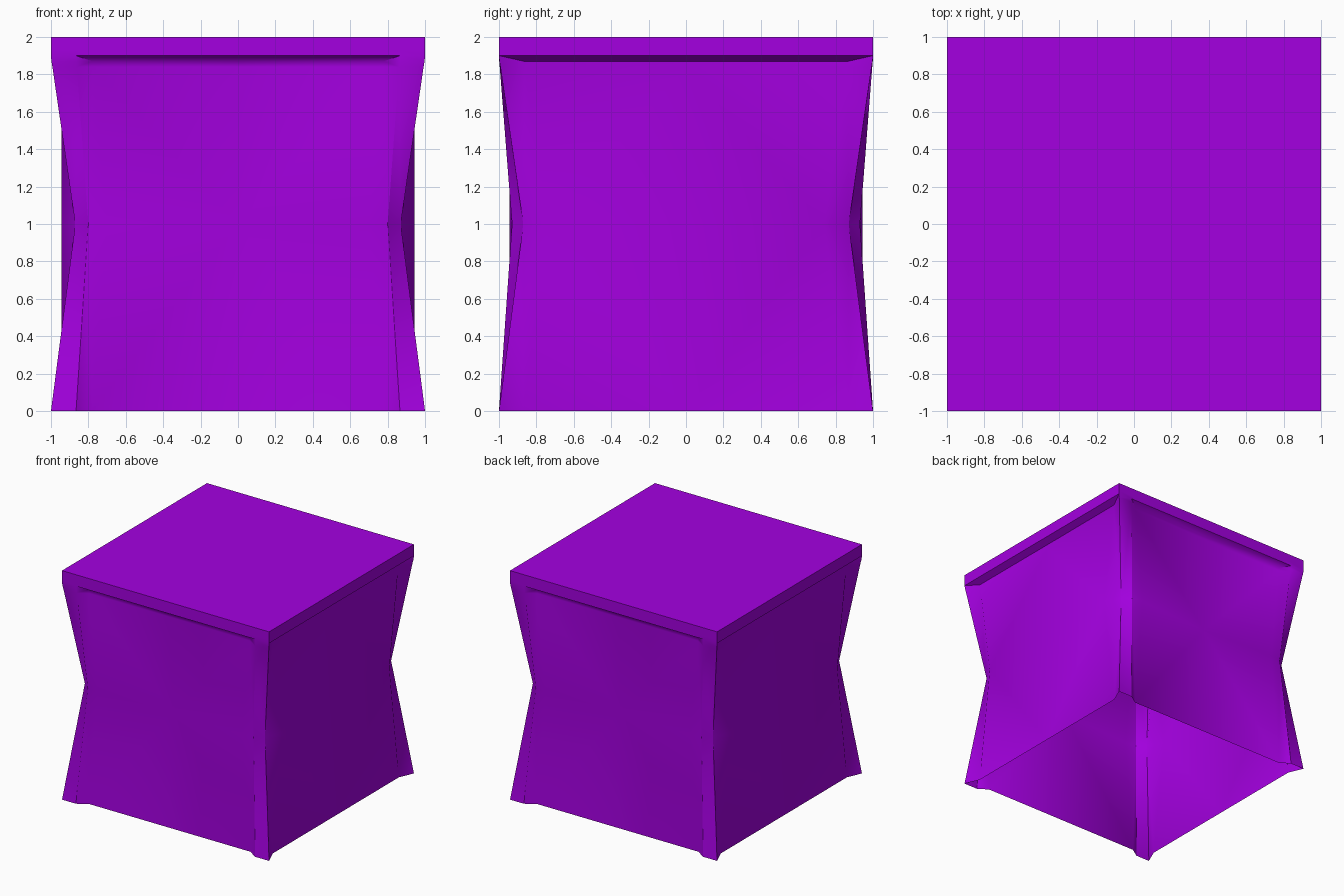
import bpy, bmesh
from math import radians

if "Cube" in bpy.data.objects:
    bpy.data.objects.remove(bpy.data.objects["Cube"])

# Cross-sections in the +,+ quarter; the rest follows by mirroring
HEM = [(0, .944), (.78, .944), (.866, 1), (1, 1), (.944, .87), (.944, 0)]
WAIST = [(0, .904), (.70, .944), (.80, .93), (.87, .87), (.944, .74), (.904, 0)]
RIM = [(0, 1), (.78, 1), (.866, 1), (1, 1), (1, .87), (1, 0)]


def blend(t):
    return [(a + (c - a) * t, b + (d - b) * t) for (a, b), (c, d) in zip(HEM, WAIST)]


def ring(bm, z, q):
    loop = q[:-1]                                   # back to right
    loop += [(x, -y) for x, y in reversed(q)][:-1]  # right to front
    loop += [(-x, -y) for x, y in q][:-1]           # front to left
    loop += [(-x, y) for x, y in reversed(q)][:-1]  # left to back
    return [bm.verts.new((x, y, z)) for x, y in loop]


# Draped cover, open at the bottom: pinched corners, recessed panels, square rim
bm = bmesh.new()
sections = [(0, HEM), (1, WAIST), (1.84, blend(.06)), (1.87, blend(.02)),
            (1.9, RIM), (1.93, RIM), (2, RIM)]
rings = [ring(bm, z, q) for z, q in sections]
for a, b in zip(rings, rings[1:]):
    for i in range(len(a)):
        j = (i + 1) % len(a)
        # Fold twisted quads along their inner diagonal
        inner = lambda u, v: (u.co.xy + v.co.xy).length
        if inner(a[j], b[i]) < inner(a[i], b[j]) - 1e-6:
            bm.faces.new((a[j], a[i], b[i]))
            bm.faces.new((a[j], b[i], b[j]))
        else:
            bm.faces.new((a[i], b[i], b[j]))
            bm.faces.new((a[i], b[j], a[j]))
bm.faces.new(list(reversed(rings[-1])))             # flat top
bm.normal_update()

mesh = bpy.data.meshes.new("cube_cover")
bm.to_mesh(mesh)
bm.free()
cover = bpy.data.objects.new("cube_cover", mesh)
bpy.context.collection.objects.link(cover)

# Purple finish
mat = bpy.data.materials.new("purple")
mat.diffuse_color = (.37, 0, .745, 1)
mat.use_nodes = True
mat.node_tree.nodes["Principled BSDF"].inputs["Base Color"].default_value = mat.diffuse_color
mesh.materials.append(mat)

# Soft folds, crisp corners
bpy.context.view_layer.objects.active = cover
cover.select_set(True)
bpy.ops.object.shade_smooth_by_angle(angle=radians(60))
